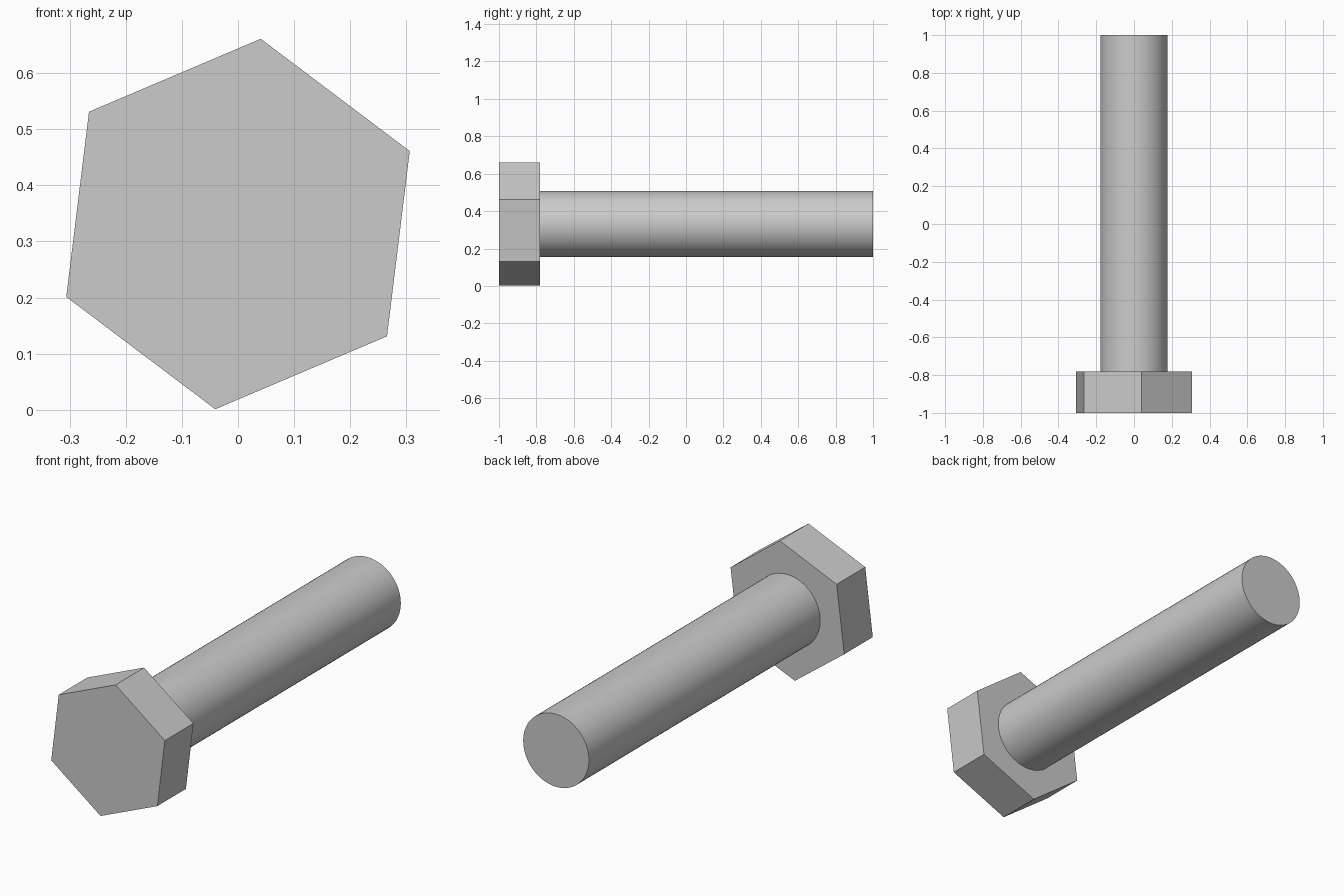
import bpy
import math

cube = bpy.data.objects.get("Cube")
if cube:
    bpy.data.objects.remove(cube, do_unlink=True)

AXIS_Z = 0.331      # height of the bolt's axis
HEAD_BACK = -0.78   # where the head meets the shank

# Plain grey steel
steel = bpy.data.materials.new("grey_steel")
steel.use_nodes = True
steel.diffuse_color = (0.6, 0.6, 0.6, 1)
bsdf = steel.node_tree.nodes["Principled BSDF"]
bsdf.inputs["Base Color"].default_value = steel.diffuse_color


def prism(name, sides, radius, y0, y1, twist=0):
    """Regular prism lying along y between y0 and y1."""
    bpy.ops.mesh.primitive_cylinder_add(
        vertices=sides, radius=radius, depth=y1 - y0,
        location=(0, (y0 + y1) / 2, AXIS_Z),
        rotation=(math.pi / 2, math.radians(twist), 0))
    obj = bpy.context.object
    obj.name = name
    obj.data.materials.append(steel)
    return obj


# Hexagonal head, slightly turned about the axis
prism("hex_head", 6, 0.3325, -1, HEAD_BACK, twist=7)

# Round shank
prism("shank", 64, 0.177, HEAD_BACK, 1)
bpy.ops.object.shade_smooth_by_angle(angle=math.radians(30))
